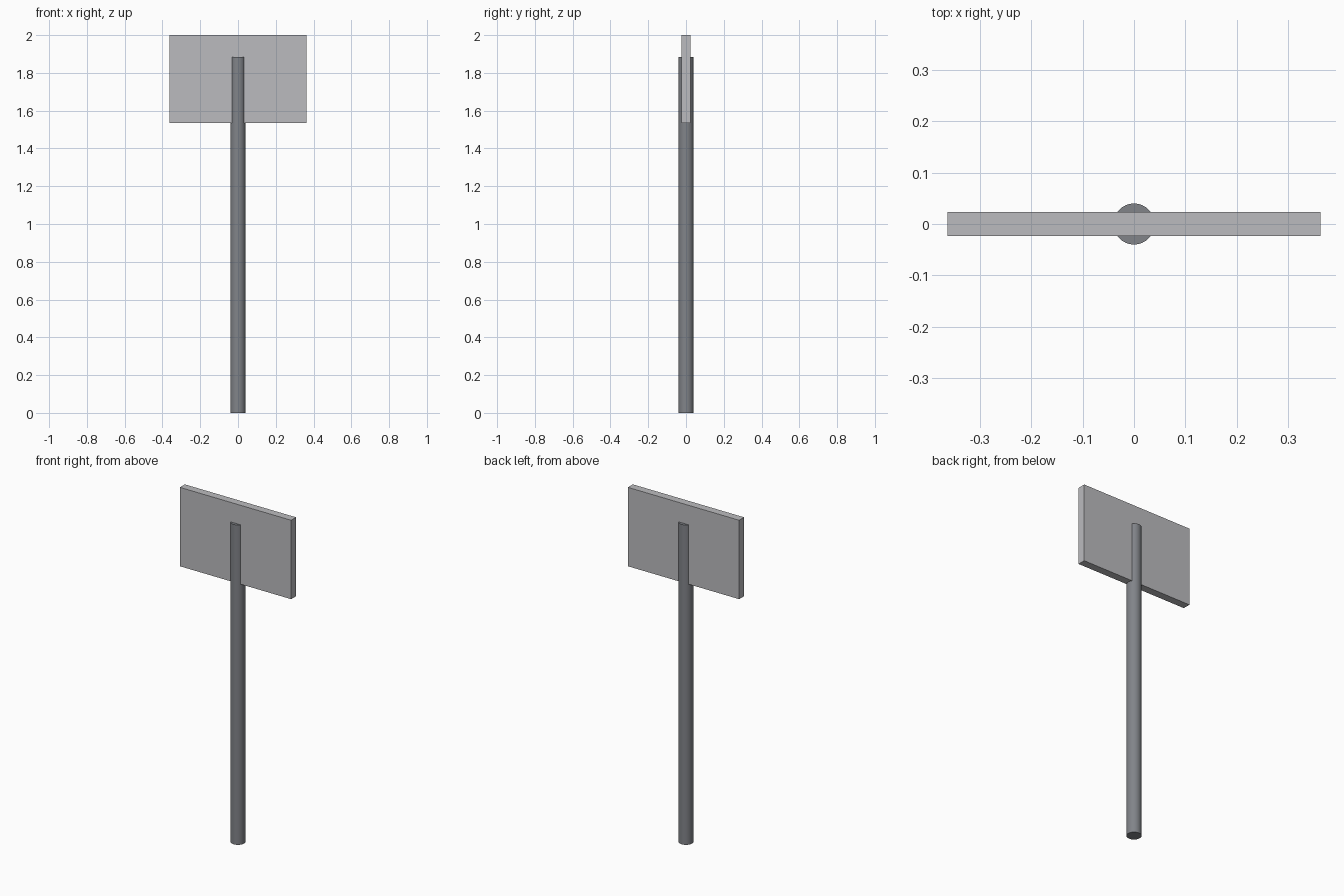
import bpy
import math

cube = bpy.data.objects.get("Cube")
if cube:
    bpy.data.objects.remove(cube, do_unlink=True)


def material(name, rgb):
    mat = bpy.data.materials.new(name)
    mat.use_nodes = True
    colour = (*rgb, 1.0)
    mat.diffuse_color = colour
    mat.node_tree.nodes["Principled BSDF"].inputs["Base Color"].default_value = colour
    return mat


def finish(name, mat):
    obj = bpy.context.object
    obj.name = obj.data.name = name
    obj.data.materials.append(mat)
    return obj


light_grey = material("light grey", (0.50, 0.50, 0.52))
dark_grey = material("dark grey", (0.22, 0.23, 0.25))

# Round post, standing on the ground and running up through the board
POST_HEIGHT = 1.885
bpy.ops.mesh.primitive_cylinder_add(vertices=32, radius=0.04, depth=POST_HEIGHT,
                                    location=(0, 0, POST_HEIGHT / 2))
finish("post", dark_grey)
bpy.ops.object.shade_smooth_by_angle(angle=math.radians(30))

# Flat rectangular sign board
BOTTOM, TOP = 1.535, 2.0
bpy.ops.mesh.primitive_cube_add(size=1, location=(0, 0, (BOTTOM + TOP) / 2))
board = finish("sign_board", light_grey)
board.scale = (0.726, 0.046, TOP - BOTTOM)
bpy.ops.object.transform_apply(location=False, rotation=False, scale=True)
